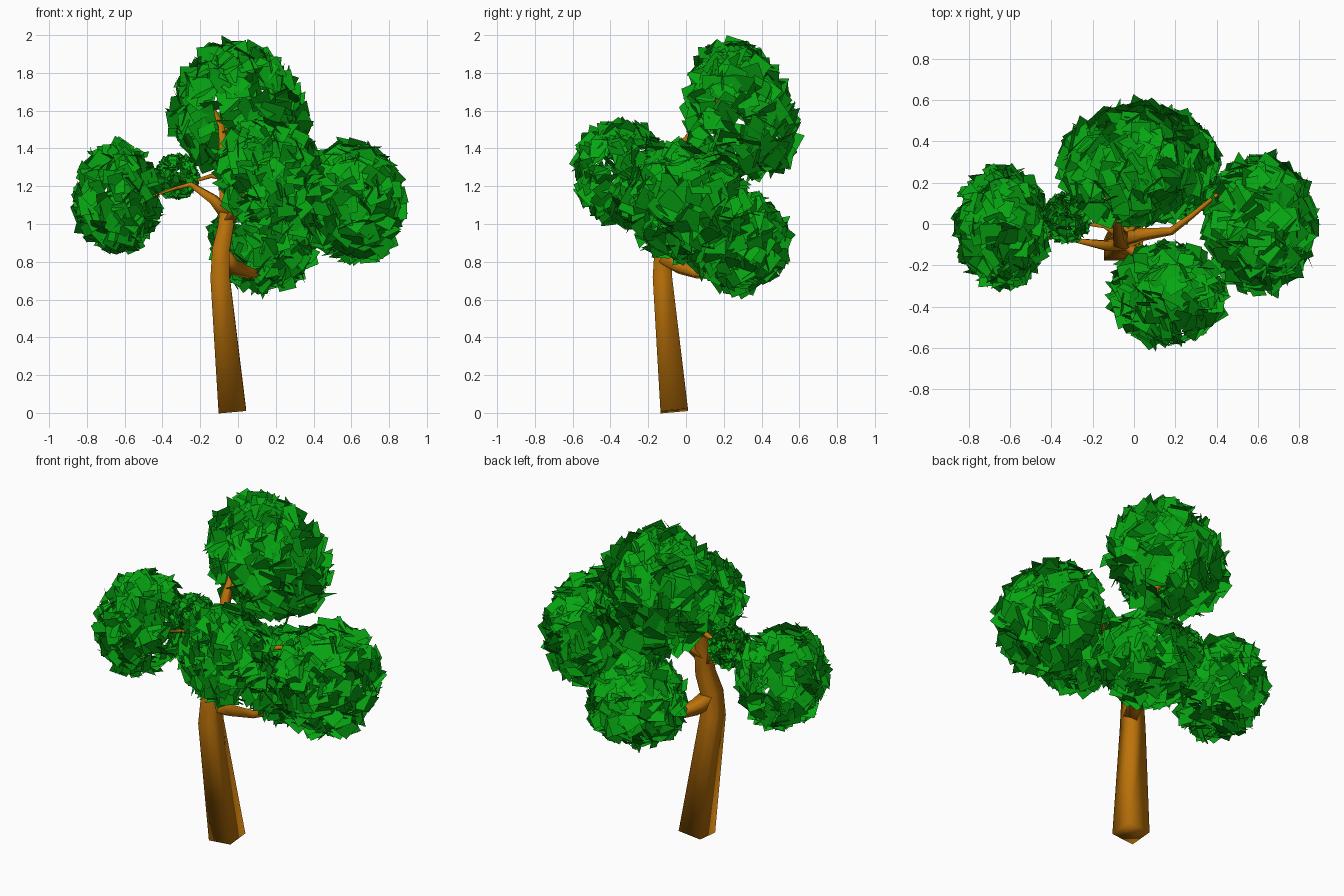
import bpy, bmesh, math, random
from mathutils import Vector, Matrix

if "Cube" in bpy.data.objects:
    bpy.data.objects.remove(bpy.data.objects["Cube"])

random.seed(4)

def material(name, color):
    m = bpy.data.materials.new(name)
    m.diffuse_color = color
    m.use_nodes = True
    m.node_tree.nodes["Principled BSDF"].inputs["Base Color"].default_value = m.diffuse_color
    return m

BARK = material("bark", (0.50, 0.17, 0.003, 1))
LEAF = material("leaf", (0.002, 0.38, 0.006, 1))

def finish(name, bm, mat, smooth=False):
    me = bpy.data.meshes.new(name)
    bm.to_mesh(me)
    bm.free()
    me.materials.append(mat)
    for p in me.polygons:
        p.use_smooth = smooth
    ob = bpy.data.objects.new(name, me)
    bpy.context.collection.objects.link(ob)

def limb(name, points, sides=4):
    """Smooth square tube through (x, y, z, half width) points."""
    bm = bmesh.new()
    pts = [Vector(p[:3]) for p in points]
    rings, side = [], Vector((1, 0, 0))
    for i, p in enumerate(pts):
        d = (pts[min(i + 1, len(pts) - 1)] - pts[max(i - 1, 0)]).normalized()
        u = (side - d * side.dot(d)).normalized()
        v = d.cross(u)
        side = u
        r = points[i][3] / math.cos(math.pi / sides)
        rings.append([bm.verts.new(p + r * (math.cos(a) * u + math.sin(a) * v))
                      for a in (math.tau * (k + 0.5) / sides for k in range(sides))])
    for a, b in zip(rings, rings[1:]):
        for k in range(sides):
            n = (k + 1) % sides
            bm.faces.new((a[k], a[n], b[n], b[k]))
    bm.faces.new(rings[0][::-1])
    bm.faces.new(rings[-1])
    finish(name, bm, BARK, True)

def foliage(name, center, radii, count, size, tilt=0.85, lean=(0, 0), taper=0):
    """Hollow ellipsoid shell of loosely tilted rectangular leaf cards."""
    bm = bmesh.new()
    for i in range(count):
        # even spiral spread over the ellipsoid
        z = 1 - 2 * (i + 0.5) / count
        a = i * 2.39996 + random.uniform(-0.3, 0.3)
        s = math.sqrt(1 - z * z)
        n = Vector((s * math.cos(a), s * math.sin(a), z))
        k = random.uniform(0.88, 0.95)
        p = Vector([n[j] * (radii[j] - 0.16 * size) * k for j in range(3)])
        p.x = p.x * (1 - taper * z) + lean[0] * z
        p.y = p.y * (1 - taper * z) + lean[1] * z
        p += Vector(center)
        wobble = Vector([random.uniform(-tilt, tilt) for _ in range(3)])
        q = (n + wobble).to_track_quat('Z', 'Y').to_matrix()
        q = q @ Matrix.Rotation(random.uniform(0, math.tau), 3, 'Z')
        w = size * random.uniform(0.46, 0.52)
        h = w * random.uniform(0.75, 0.95)
        bm.faces.new([bm.verts.new(p + q @ Vector((x * w, y * h, 0)))
                      for x, y in ((-1, -1), (1, -1), (1, 1), (-1, 1))])
    finish(name, bm, LEAF)

# Trunk and limbs
limb("trunk", [(-0.03, -0.062, 0.01, 0.073), (-0.095, -0.125, 0.72, 0.051),
               (-0.09, -0.12, 0.86, 0.046), (-0.065, -0.095, 0.98, 0.041),
               (-0.06, -0.085, 1.08, 0.036), (-0.075, -0.05, 1.25, 0.026),
               (-0.08, 0.0, 1.44, 0.021), (-0.09, 0.06, 1.52, 0.015),
               (-0.16, 0.18, 1.67, 0.005)])
limb("low_branch", [(-0.09, -0.12, 0.83, 0.042), (-0.03, -0.04, 0.775, 0.032),
                    (0.06, 0.05, 0.74, 0.022), (0.14, 0.16, 0.73, 0.011),
                    (0.17, 0.25, 0.80, 0.004)])
limb("left_branch", [(-0.06, -0.09, 1.05, 0.034), (-0.13, -0.105, 1.13, 0.024),
                     (-0.25, -0.085, 1.21, 0.013), (-0.33, -0.07, 1.19, 0.008),
                     (-0.50, -0.04, 1.13, 0.003)])
limb("left_twig", [(-0.08, -0.05, 1.25, 0.016), (-0.14, -0.01, 1.255, 0.011),
                   (-0.22, 0.0, 1.23, 0.008), (-0.31, 0.03, 1.24, 0.003)])
limb("right_branch", [(-0.06, -0.085, 1.08, 0.032), (0.04, -0.05, 1.16, 0.024),
                      (0.18, -0.035, 1.2, 0.014), (0.28, 0.04, 1.21, 0.010),
                      (0.40, 0.14, 1.2, 0.007), (0.52, 0.17, 1.2, 0.003)])
limb("front_branch", [(-0.065, -0.09, 1.0, 0.028), (0.02, -0.15, 1.12, 0.020),
                      (0.09, -0.24, 1.2, 0.012), (0.14, -0.34, 1.28, 0.004)])
limb("top_twig", [(-0.085, 0.03, 1.48, 0.016), (0.0, 0.11, 1.52, 0.010),
                  (0.14, 0.22, 1.6, 0.003)])

# Leaf clumps
foliage("left_leaves", (-0.638, -0.015, 1.14), (0.24, 0.31, 0.31), 230, 0.105)
foliage("right_leaves", (0.61, 0.0, 1.12), (0.28, 0.35, 0.34), 240, 0.12)
foliage("front_leaves", (0.16, -0.335, 1.275), (0.285, 0.265, 0.29), 240, 0.105)
foliage("low_back_leaves", (0.14, 0.28, 0.91), (0.30, 0.28, 0.28), 240, 0.105)
foliage("top_leaves", (0.005, 0.285, 1.61), (0.375, 0.30, 0.385), 290, 0.125,
        lean=(-0.03, -0.05), taper=0.18)
foliage("small_leaves", (-0.325, 0.03, 1.25), (0.12, 0.125, 0.12), 260, 0.045, tilt=2.5)
